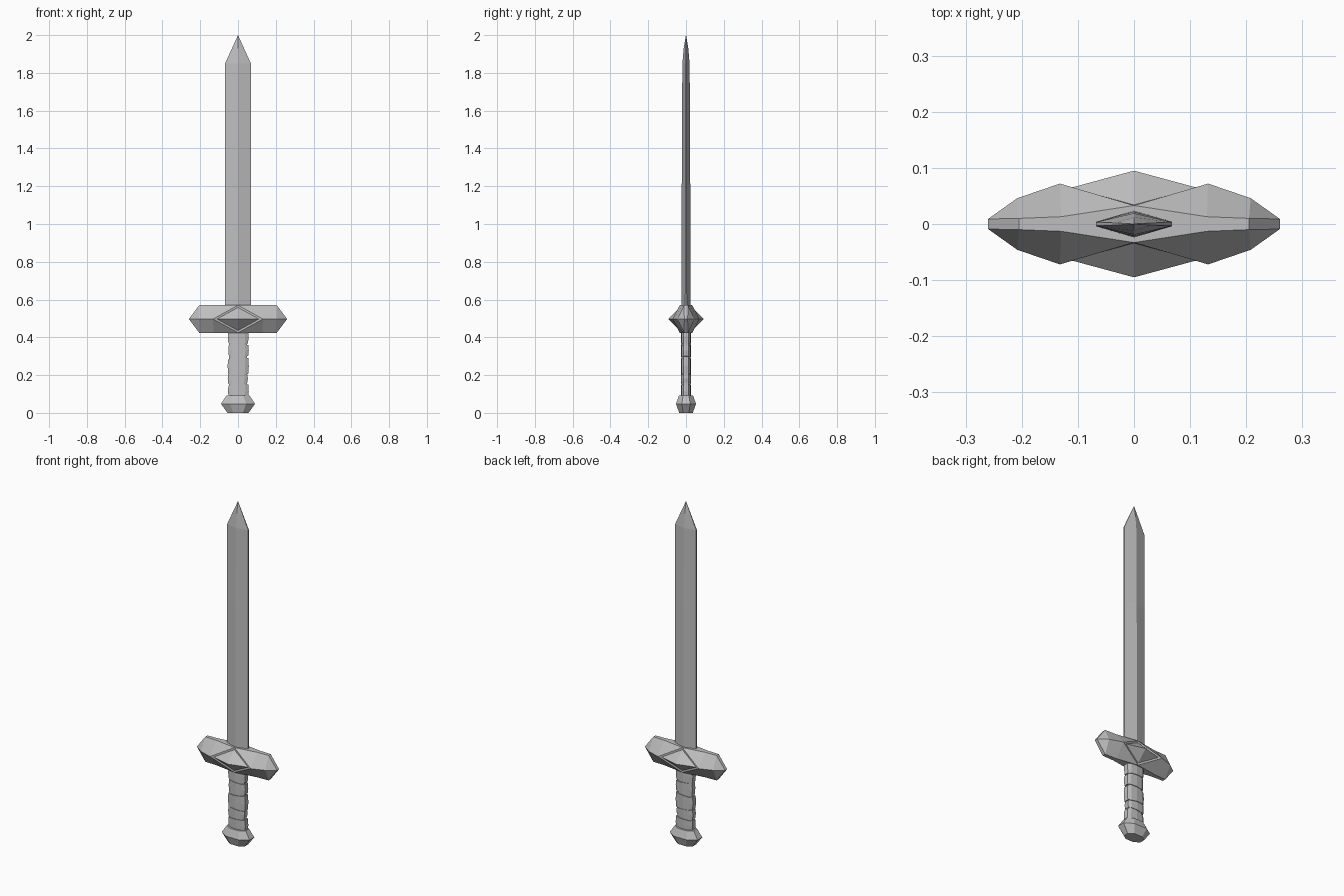
import bpy
import bmesh
from mathutils import Vector

cube = bpy.data.objects.get("Cube")
if cube:
    bpy.data.objects.remove(cube, do_unlink=True)

grey = bpy.data.materials.new("plain_grey")
grey.use_nodes = True
grey.diffuse_color = (0.52, 0.52, 0.52, 1)
bsdf = grey.node_tree.nodes["Principled BSDF"]
bsdf.inputs["Base Color"].default_value = grey.diffuse_color
bsdf.inputs["Roughness"].default_value = 0.8


def finish(name, bm):
    mesh = bpy.data.meshes.new(name)
    bm.to_mesh(mesh)
    bm.free()
    mesh.materials.append(grey)
    obj = bpy.data.objects.new(name, mesh)
    bpy.context.collection.objects.link(obj)
    return obj


def mirrored_ring(quarter):
    """Complete a cross-section from its +x +y quarter, going anticlockwise."""
    half = quarter + [(-x, y) for x, y in reversed(quarter) if x > 0]
    return half + [(-x, -y) for x, y in half]


def loft(name, section, levels):
    """Each level is (z, x scale, y scale, x shift, tilt)."""
    bm = bmesh.new()
    rings = [[bm.verts.new((x * sx + dx, y * sy, z + tilt * x))
              for x, y in section] for z, sx, sy, dx, tilt in levels]
    n = len(section)
    for low, high in zip(rings, rings[1:]):
        for i in range(n):
            j = (i + 1) % n
            bm.faces.new((low[i], low[j], high[j], high[i]))
    bm.faces.new(rings[0][::-1])
    bm.faces.new(rings[-1])
    bmesh.ops.remove_doubles(bm, verts=bm.verts, dist=0.00005)
    bmesh.ops.recalc_face_normals(bm, faces=bm.faces)
    return finish(name, bm)


# Blade: ridged section with narrow edges and a pointed tip
blade_section = mirrored_ring([(0.068, 0.004), (0, 0.024)])
loft("blade", blade_section, [
    (0.55, 1, 1, 0, 0), (1.4, 1, 0.92, 0, 0), (1.85, 1, 0.8, 0, 0),
    (1.93, 0.47, 0.5, 0, 0), (2.0, 0.004, 0.02, 0, 0)])

# Guard: one eighth with a grooved diamond boss, mirrored on all axes
points = {
    "top_mid": (0, 0.033, 0.073), "top_in": (0.13, 0.013, 0.073),
    "top_out": (0.205, 0.010, 0.073), "end": (0.26, 0.009, 0),
    "ridge_out": (0.208, 0.046, 0), "ridge_in": (0.132, 0.072, 0),
    "boss_top": (0, 0.034, 0.061), "boss_side": (0.111, 0.065, 0),
    "boss_peak": (0, 0.095, 0), "c_mid": (0, 0, 0.073),
    "c_in": (0.13, 0, 0.073), "c_out": (0.205, 0, 0.073), "c_end": (0.26, 0, 0)}
guard_faces = [
    "top_mid top_in ridge_in", "top_mid ridge_in boss_side boss_top",
    "boss_top boss_side boss_peak", "top_in top_out ridge_out ridge_in",
    "top_out end ridge_out", "c_mid top_mid top_in c_in",
    "c_in top_in top_out c_out", "c_out top_out end c_end"]
bm = bmesh.new()
verts = {key: bm.verts.new(co) for key, co in points.items()}
for names in guard_faces:
    face = bm.faces.new([verts[k] for k in names.split()])
    face.normal_update()
    if face.normal.dot(face.calc_center_median()) < 0:
        face.normal_flip()
guard = finish("guard", bm)
guard.location = Vector((0, 0, 0.497))
mirror = guard.modifiers.new("mirror", 'MIRROR')
mirror.use_axis = (True, True, True)
mirror.merge_threshold = 0.0005

# Grip core and the uneven wraps around it
grip_section = mirrored_ring([(0.054, 0.014), (0.036, 0.023), (0, 0.027)])
loft("grip_core", grip_section,
     [(0.07, 0.88, 0.86, 0, 0), (0.45, 0.88, 0.86, 0, 0)])
wraps = [(0.08, 0.148, 1.0, 0.002, -0.05), (0.157, 0.205, 0.97, -0.001, 0.08),
         (0.208, 0.287, 1.02, 0.001, -0.07), (0.297, 0.362, 0.98, 0.003, 0.06),
         (0.369, 0.44, 1.0, 0.001, -0.04)]
for i, (low, high, size, shift, tilt) in enumerate(wraps):
    loft(f"grip_wrap_{i + 1}", grip_section, [
        (low, size * 0.96, size, shift, tilt),
        ((low + high) / 2, size * 1.02, size, shift, 0),
        (high, size * 0.97, size, shift, -tilt)])

# Pommel: faceted, widest at the middle
pommel_section = mirrored_ring([(0.09, 0.022), (0.042, 0.053)])
loft("pommel", pommel_section, [
    (0, 0.62, 0.68, 0, 0), (0.048, 1, 1, 0, 0), (0.092, 0.68, 0.7, 0, 0)])
